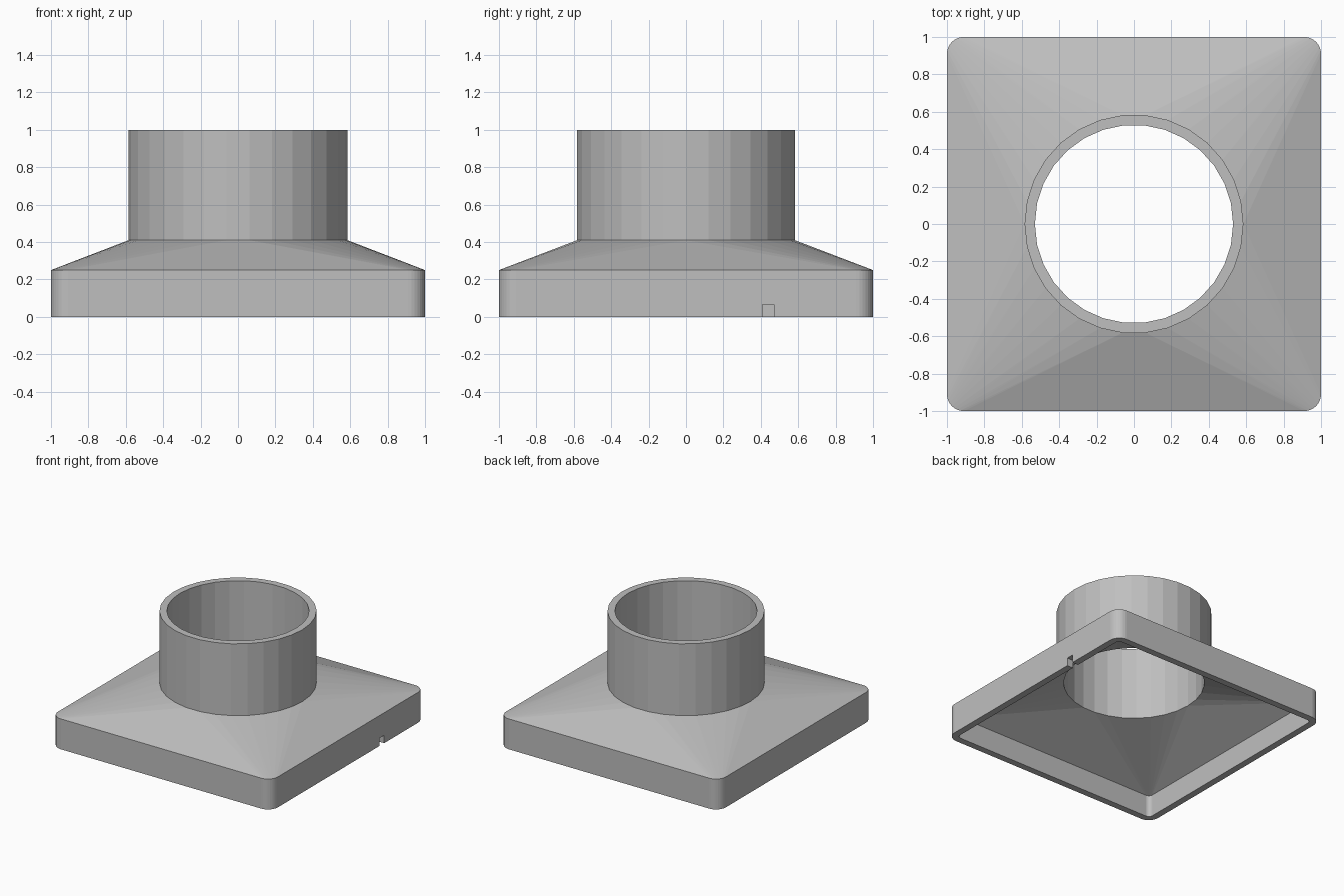
import bpy
import bmesh
from math import cos, sin, pi

cube = bpy.data.objects.get("Cube")
if cube:
    bpy.data.objects.remove(cube, do_unlink=True)

WALL = 0.055      # shell thickness
PIPE_R = 0.585
CORNER_R = 0.09
SIDES = 30
CORNER_STEPS = 8

grey = bpy.data.materials.new("plain grey")
grey.use_nodes = True
grey.diffuse_color = (0.52, 0.52, 0.52, 1)
grey.node_tree.nodes["Principled BSDF"].inputs["Base Color"].default_value = grey.diffuse_color

bm = bmesh.new()


def circle(radius, z):
    return [bm.verts.new((radius * cos(2 * pi * i / SIDES), radius * sin(2 * pi * i / SIDES), z))
            for i in range(SIDES)]


def rounded_square(half, radius, z):
    ring = []
    c = half - radius
    for k, (sx, sy) in enumerate([(1, 1), (-1, 1), (-1, -1), (1, -1)]):
        for i in range(CORNER_STEPS + 1):
            a = pi / 2 * (k + i / CORNER_STEPS)
            ring.append(bm.verts.new((sx * c + radius * cos(a), sy * c + radius * sin(a), z)))
    return ring


def bridge(a, b):
    for i in range(len(a)):
        j = (i + 1) % len(a)
        bm.faces.new((a[i], a[j], b[j], b[i]))


def slope(square, ring):
    """Hull between the square and the round opening, without its flat ends."""
    before = set(bm.faces)
    bmesh.ops.convex_hull(bm, input=square + ring)
    caps = [f for f in bm.faces if f not in before
            and max(v.co.z for v in f.verts) - min(v.co.z for v in f.verts) < 1e-5]
    bmesh.ops.delete(bm, geom=caps, context='FACES')


# Sloping hood, outside and inside
out_foot = rounded_square(1.0, CORNER_R, 0.0)
out_eave = rounded_square(1.0, CORNER_R, 0.25)
in_foot = rounded_square(1.0 - WALL, CORNER_R - WALL, 0.0)
in_eave = rounded_square(1.0 - WALL, CORNER_R - WALL, 0.18)
out_neck, out_top = circle(PIPE_R, 0.41), circle(PIPE_R, 1.0)
in_neck, in_top = circle(PIPE_R - WALL, 0.40), circle(PIPE_R - WALL, 1.0)
slope(out_eave, out_neck)
slope(in_eave, in_neck)

# Skirt walls, bottom rim, pipe walls and pipe rim
for a, b in [(out_foot, out_eave), (in_foot, in_eave), (out_foot, in_foot),
             (out_neck, out_top), (in_neck, in_top), (out_top, in_top)]:
    bridge(a, b)
bmesh.ops.recalc_face_normals(bm, faces=bm.faces)

mesh = bpy.data.meshes.new("square_to_round_adapter")
bm.to_mesh(mesh)
bm.free()
adapter = bpy.data.objects.new("square_to_round_adapter", mesh)
bpy.context.collection.objects.link(adapter)
mesh.materials.append(grey)

# Small drain notch through the skirt on the left side
bpy.ops.mesh.primitive_cube_add(size=1, location=(0.98, 0.44, 0.0))
cutter = bpy.context.object
cutter.name = "notch_cutter"
cutter.scale = (0.2, 0.06, 0.13)
cutter.hide_render = True
cutter.data.materials.append(grey)
notch = adapter.modifiers.new("notch", 'BOOLEAN')
notch.operation = 'DIFFERENCE'
notch.solver = 'EXACT'
notch.object = cutter
bpy.ops.object.select_all(action='DESELECT')
adapter.select_set(True)
bpy.context.view_layer.objects.active = adapter
bpy.ops.object.modifier_apply(modifier=notch.name)
bpy.data.objects.remove(cutter, do_unlink=True)
